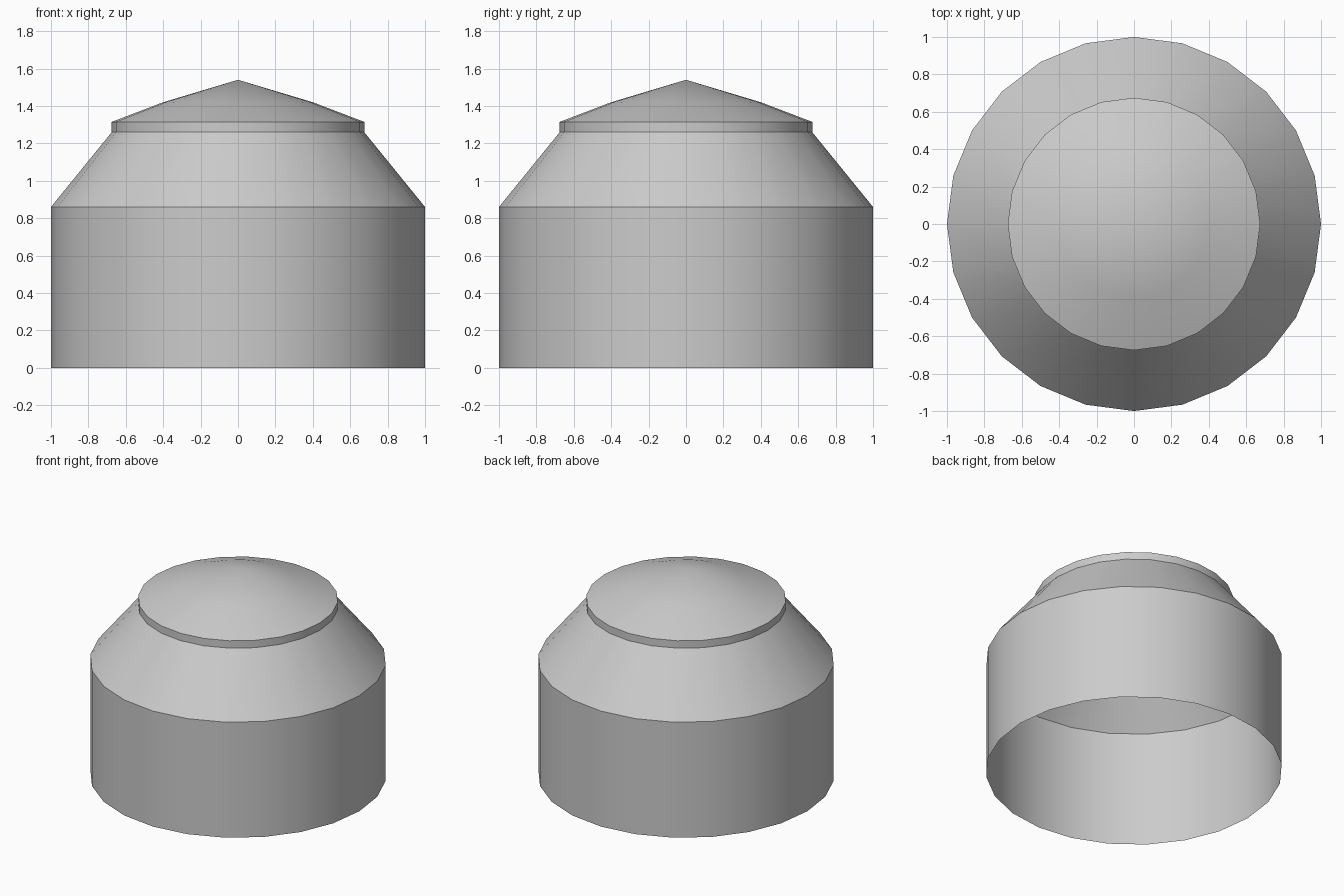
import bpy, bmesh, math

SIDES = 24

cube = bpy.data.objects.get("Cube")
if cube:
    bpy.data.objects.remove(cube, do_unlink=True)

# Single plain grey finish
grey = bpy.data.materials.new("light_grey")
grey.use_nodes = True
colour = (0.6, 0.6, 0.6, 1)
grey.diffuse_color = colour
grey.node_tree.nodes["Principled BSDF"].inputs["Base Color"].default_value = colour


def revolve(name, profile):
    """Open shell made by turning (radius, height) points, bottom to top."""
    bm = bmesh.new()
    rings = []
    for radius, z in profile:
        count = SIDES if radius > 0 else 1
        rings.append([bm.verts.new((radius * math.cos(math.tau * i / SIDES),
                                    radius * math.sin(math.tau * i / SIDES), z))
                      for i in range(count)])
    for low, high in zip(rings, rings[1:]):
        for i in range(SIDES):
            j = (i + 1) % SIDES
            if len(high) == 1:
                bm.faces.new((low[i], low[j], high[0]))
            else:
                bm.faces.new((low[i], low[j], high[j], high[i]))
    mesh = bpy.data.meshes.new(name)
    bm.to_mesh(mesh)
    bm.free()
    mesh.materials.append(grey)
    obj = bpy.data.objects.new(name, mesh)
    bpy.context.collection.objects.link(obj)
    bpy.ops.object.select_all(action='DESELECT')
    obj.select_set(True)
    bpy.context.view_layer.objects.active = obj
    bpy.ops.object.shade_smooth_by_angle(angle=math.radians(30))
    return obj


# Hollow drum, open underneath
revolve("drum_wall", [(1, 0), (1, 0.86)])
# Sloping shoulder
revolve("shoulder", [(1, 0.86), (0.675, 1.26)])
# Narrow upright collar
revolve("collar", [(0.675, 1.26), (0.675, 1.315)])
# Shallow pointed cap, steeper toward its rim
revolve("cap", [(0.675, 1.315), (0.4, 1.42), (0, 1.54)])
